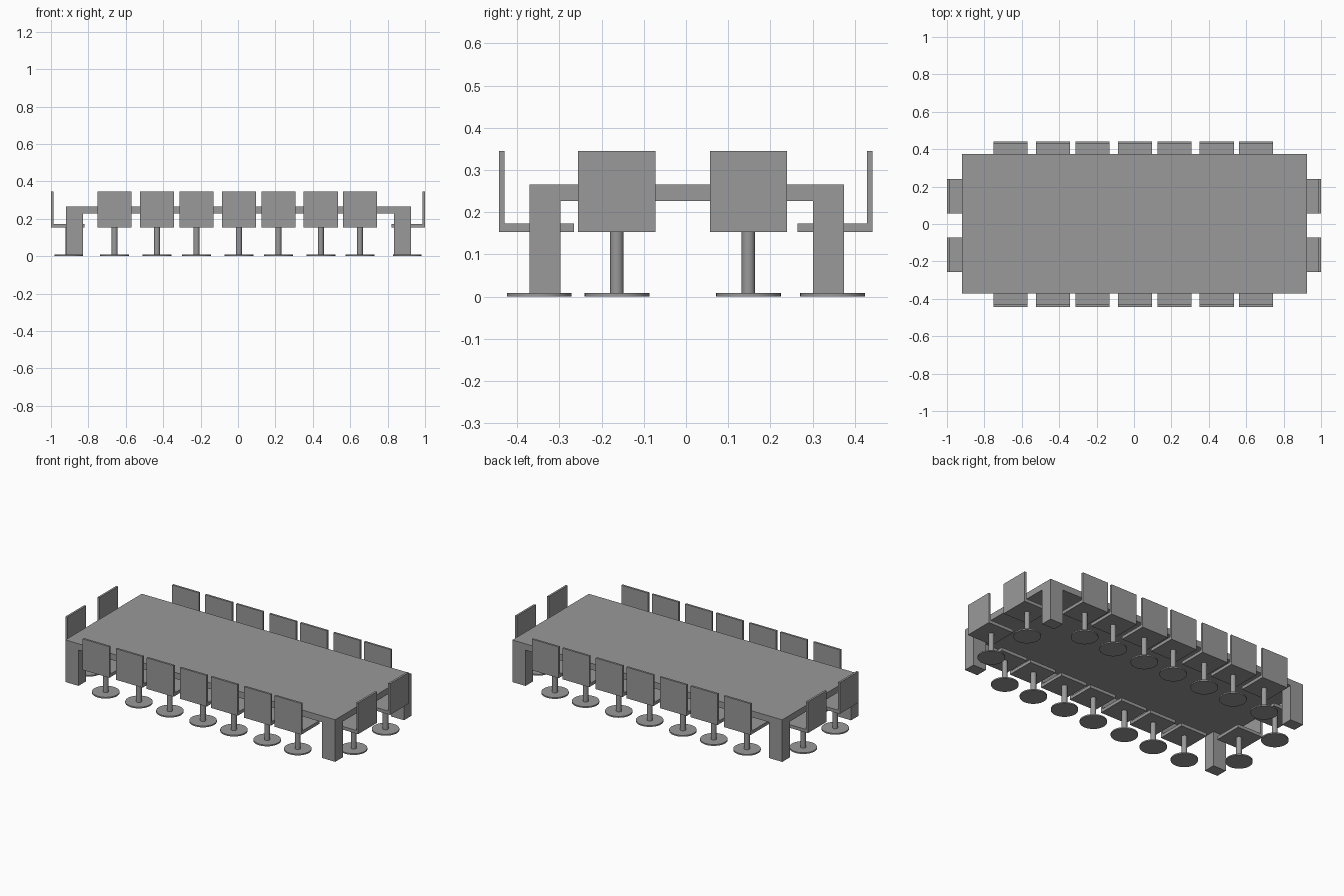
import bpy
from math import pi, radians
from mathutils import Matrix, Vector

if "Cube" in bpy.data.objects:
    bpy.data.objects.remove(bpy.data.objects["Cube"])

grey = bpy.data.materials.new("plain_grey")
grey.use_nodes = True
grey.diffuse_color = (0.32, 0.32, 0.32, 1)
grey.node_tree.nodes["Principled BSDF"].inputs["Base Color"].default_value = grey.diffuse_color


def box(name, low, high):
    low, high = Vector(low), Vector(high)
    bpy.ops.mesh.primitive_cube_add(size=1)
    ob = bpy.context.object
    ob.name = name
    ob.data.transform(Matrix.Translation((low + high) / 2) @ Matrix.Diagonal((*(high - low), 1)))
    ob.data.materials.append(grey)
    return ob


def disc(name, radius, y, bottom, top):
    bpy.ops.mesh.primitive_cylinder_add(vertices=32, radius=radius, depth=top - bottom)
    ob = bpy.context.object
    ob.name = name
    ob.data.transform(Matrix.Translation((0, y, (bottom + top) / 2)))
    ob.data.materials.append(grey)
    bpy.ops.object.shade_smooth_by_angle(angle=radians(35))
    return ob


# Table: top slab and four corner legs
X0, X1, Y0, Y1 = -0.92, 0.924, -0.371, 0.375
box("table_top", (X0, Y0, 0.227), (X1, Y1, 0.266))
for side, x in (("right", X0), ("left", X1 - 0.09)):
    for end, y in (("front", Y0), ("back", Y1 - 0.074)):
        box(f"table_leg_{end}_{side}", (x, y, 0.006), (x + 0.09, y + 0.074, 0.227))

# One chair with the outer face of its back at y = 0, facing +y
HALF = 0.0915
chair = [
    box("chair_back", (-HALF, 0, 0.153), (HALF, 0.013, 0.345)),
    box("chair_seat", (-HALF, 0.013, 0.153), (HALF, 0.178, 0.173)),
    disc("chair_post", 0.016, 0.095, 0.008, 0.153),
    disc("chair_base", 0.077, 0.095, 0, 0.008),
]

# Chair places: location and turn about z
places = []
for x in (-0.66, -0.433, -0.222, 0.005, 0.216, 0.443, 0.652):
    places += [((x, -0.443, 0), 0), ((x, 0.442, 0), pi)]
for y in (-0.164, 0.148):
    places += [((-1, y, 0), -pi / 2), ((1, y, 0), pi / 2)]

for i, (spot, turn) in enumerate(places):
    for part in chair:
        ob = part if i == 0 else part.copy()
        if i:
            bpy.context.collection.objects.link(ob)
        ob.location = spot
        ob.rotation_euler.z = turn
